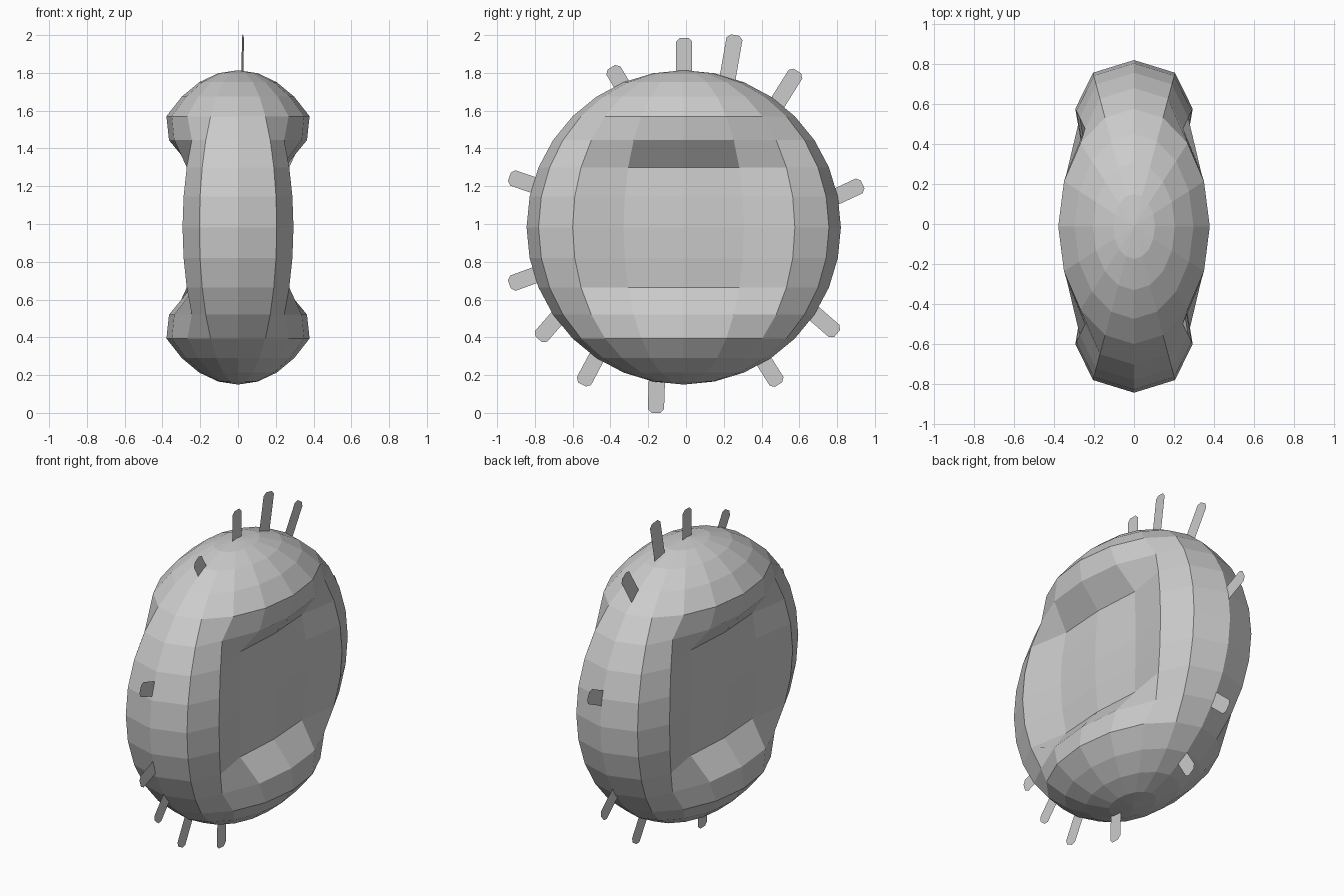
import bpy, bmesh, math
from mathutils import Vector

cube = bpy.data.objects.get("Cube")
if cube:
    bpy.data.objects.remove(cube, do_unlink=True)

grey = bpy.data.materials.new("light grey")
grey.use_nodes = True
colour = (0.6, 0.6, 0.6, 1)
grey.diffuse_color = colour
grey.node_tree.nodes["Principled BSDF"].inputs["Base Color"].default_value = colour

RADIUS, WIDTH = 0.832, 0.536
CENTRE = Vector((0, -0.012, 0.982))


def add_object(name, bm):
    mesh = bpy.data.meshes.new(name)
    bm.to_mesh(mesh)
    bm.free()
    mesh.materials.append(grey)
    obj = bpy.data.objects.new(name, mesh)
    bpy.context.collection.objects.link(obj)
    return obj


# Body: a narrow faceted ball with a stepped hollow pressed into each side
def squeeze(lat, lon):
    if lat < 25 and lon < 25:
        return 0.5      # hollow floor
    if lat < 35 and lon < 25:
        return 0.82     # upper and lower lips
    if lat < 35 and lon < 50:
        return 0.775    # front and back lips
    return 1.0


bm = bmesh.new()
bmesh.ops.create_uvsphere(bm, u_segments=16, v_segments=16, radius=1)
for v in bm.verts:
    x, y, z = v.co
    lat = math.degrees(math.asin(min(1, abs(z))))
    lon = math.degrees(math.atan2(abs(y), abs(x)))
    v.co = CENTRE + Vector((x * WIDTH * squeeze(lat, lon), y * RADIUS, z * RADIUS))
add_object("body", bm)


# Pins: flat plates with clipped corners standing out around the rim
def add_pin(name, y, z, degrees, turned=False):
    a = math.radians(degrees)
    along = Vector((0, math.cos(a), math.sin(a)))
    across = Vector((0, -math.sin(a), math.cos(a)))
    tip = Vector((0, y, z))
    half, clip, length = 0.043, 0.02, 0.3
    outline = [(-length, -half), (-clip, -half), (0, -half + clip),
               (0, half - clip), (-clip, half), (-length, half)]
    bm = bmesh.new()
    verts = []
    for s, t in outline:
        p = tip + along * s + across * t
        if turned:
            p.x = 0.027 + 0.12 * (p.y - y)
        verts.append(bm.verts.new(p))
    bm.faces.new(verts)
    add_object(name, bm)


pins = [(-0.01, 1.985, 90), (0.26, 2.0, 80), (0.59, 1.81, 58), (0.935, 1.21, 25),
        (0.80, 0.42, -41), (0.49, 0.15, -58), (-0.16, 0.0, -92), (-0.55, 0.15, -118),
        (-0.78, 0.39, -131), (-0.935, 0.68, -160), (-0.935, 1.25, 161), (-0.395, 1.83, 121)]
for i, (y, z, degrees) in enumerate(pins):
    add_pin(f"rim_pin_{i + 1}", y, z, degrees, turned=(i == 1))
